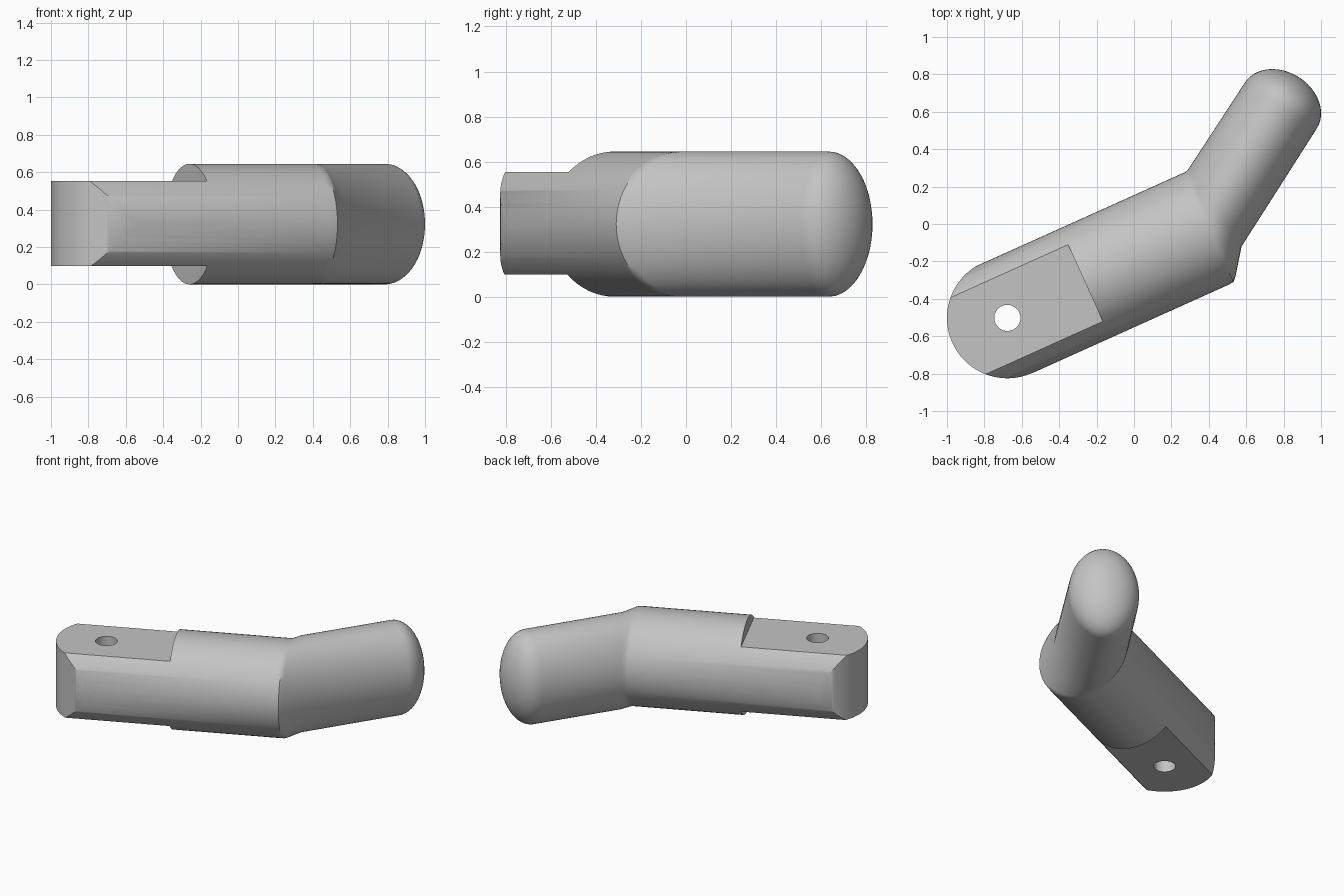
import bpy, bmesh, math
from mathutils import Vector, Matrix

cube = bpy.data.objects.get("Cube")
if cube:
    bpy.data.objects.remove(cube)

SEG = 64
R = 0.3225                       # half height of the whole part
PIVOT = Vector((-0.677, -0.502, 0))
TILT = math.radians(24.4)        # heading of the shank seen from above
D = Vector((math.cos(TILT), math.sin(TILT), 0))
N = Vector((-D.y, D.x, 0))

grey = bpy.data.materials.new("plain grey")
grey.use_nodes = True
colour = (0.55, 0.55, 0.55, 1)
grey.diffuse_color = colour
grey.node_tree.nodes["Principled BSDF"].inputs["Base Color"].default_value = colour


def finish(name, bm):
    bmesh.ops.recalc_face_normals(bm, faces=bm.faces)
    mesh = bpy.data.meshes.new(name)
    bm.to_mesh(mesh)
    bm.free()
    mesh.materials.append(grey)
    obj = bpy.data.objects.new(name, mesh)
    bpy.context.collection.objects.link(obj)
    return obj


def ring(bm, left, right, half_height):
    """Upright elliptical ring spanning two plan points."""
    left, right = Vector((*left, R)), Vector((*right, R))
    mid, half = (left + right) / 2, (left - right) / 2
    up = Vector((0, 0, half_height))
    angles = [2 * math.pi * i / SEG for i in range(SEG)]
    return [bm.verts.new(mid + half * math.cos(a) + up * math.sin(a)) for a in angles]


def prism(name, outline, z0, z1):
    """Vertical prism; outline is along / across the shank, from the pivot."""
    bm = bmesh.new()
    base = [bm.verts.new(PIVOT + D * s + N * t + Vector((0, 0, z0))) for s, t in outline]
    face = bm.faces.new(base)
    top = bmesh.ops.extrude_face_region(bm, geom=[face])["geom"]
    bmesh.ops.translate(bm, vec=(0, 0, z1 - z0),
                        verts=[v for v in top if isinstance(v, bmesh.types.BMVert)])
    obj = finish(name, bm)
    obj.hide_render = True
    return obj


def cut(body, tool, operation):
    mod = body.modifiers.new("cut", 'BOOLEAN')
    mod.operation, mod.solver, mod.object = operation, 'EXACT', tool
    bpy.context.view_layer.objects.active = body
    bpy.ops.object.modifier_apply(modifier=mod.name)
    bpy.data.objects.remove(tool)


# Bent body: round shank, rounded shoulder, oval arm
bm = bmesh.new()
start = PIVOT - D * 0.5
rings = [ring(bm, (start + N * R).xy, (start - N * R).xy, R)]
for left, right in [((0.25, 0.267), (0.505, -0.325)),
                    ((0.272, 0.276), (0.532, -0.310)),
                    ((0.283, 0.284), (0.543, -0.278)),
                    ((0.295, 0.30), (0.575, -0.12))]:
    rings.append(ring(bm, left, right, R))

# Domed arm end
tip, reach, width = Vector((0.785, 0.633)), 0.18, 0.228
along = Vector((0.539, 0.843))
side = Vector((-along.y, along.x)) * width
STEPS = 12
for k in range(STEPS):
    a = math.pi / 2 * k / STEPS
    c = tip + along * reach * math.sin(a)
    rings.append(ring(bm, c + side * math.cos(a), c - side * math.cos(a), R * math.cos(a)))
for r0, r1 in zip(rings, rings[1:]):
    for i in range(SEG):
        j = (i + 1) % SEG
        bm.faces.new((r0[i], r0[j], r1[j], r1[i]))
bm.faces.new(rings[0])
pole = bm.verts.new((*(tip + along * reach), R))
for i in range(SEG):
    bm.faces.new((rings[-1][i], rings[-1][(i + 1) % SEG], pole))
body = finish("bent_handle", bm)

# Round off the pivot end in plan
arc = [math.pi / 2 + math.pi * i / 48 for i in range(49)]
keep = [(0.323 * math.cos(a), 0.323 * math.sin(a)) for a in arc]
keep += [(0, -1.5), (3, -1.5), (3, 1.5), (0, 1.5)]
cut(body, prism("end_cutter", keep, -1, 2), 'INTERSECT')

# Flats above and below the pivot
STEP = 0.457
slab = [(-1, -1), (STEP, -1), (STEP, 1), (-1, 1)]
cut(body, prism("top_flat_cutter", slab, 0.553, 1), 'DIFFERENCE')
cut(body, prism("bottom_flat_cutter", slab, -1, 0.098), 'DIFFERENCE')

# Pivot hole
hole = [(0.07 * math.cos(2 * math.pi * i / 32), 0.07 * math.sin(2 * math.pi * i / 32))
        for i in range(32)]
cut(body, prism("hole_cutter", hole, -1, 2), 'DIFFERENCE')

# Smooth skin with crisp edges
bpy.ops.object.select_all(action='DESELECT')
body.select_set(True)
bpy.context.view_layer.objects.active = body
bpy.ops.object.shade_smooth_by_angle(angle=math.radians(35))
